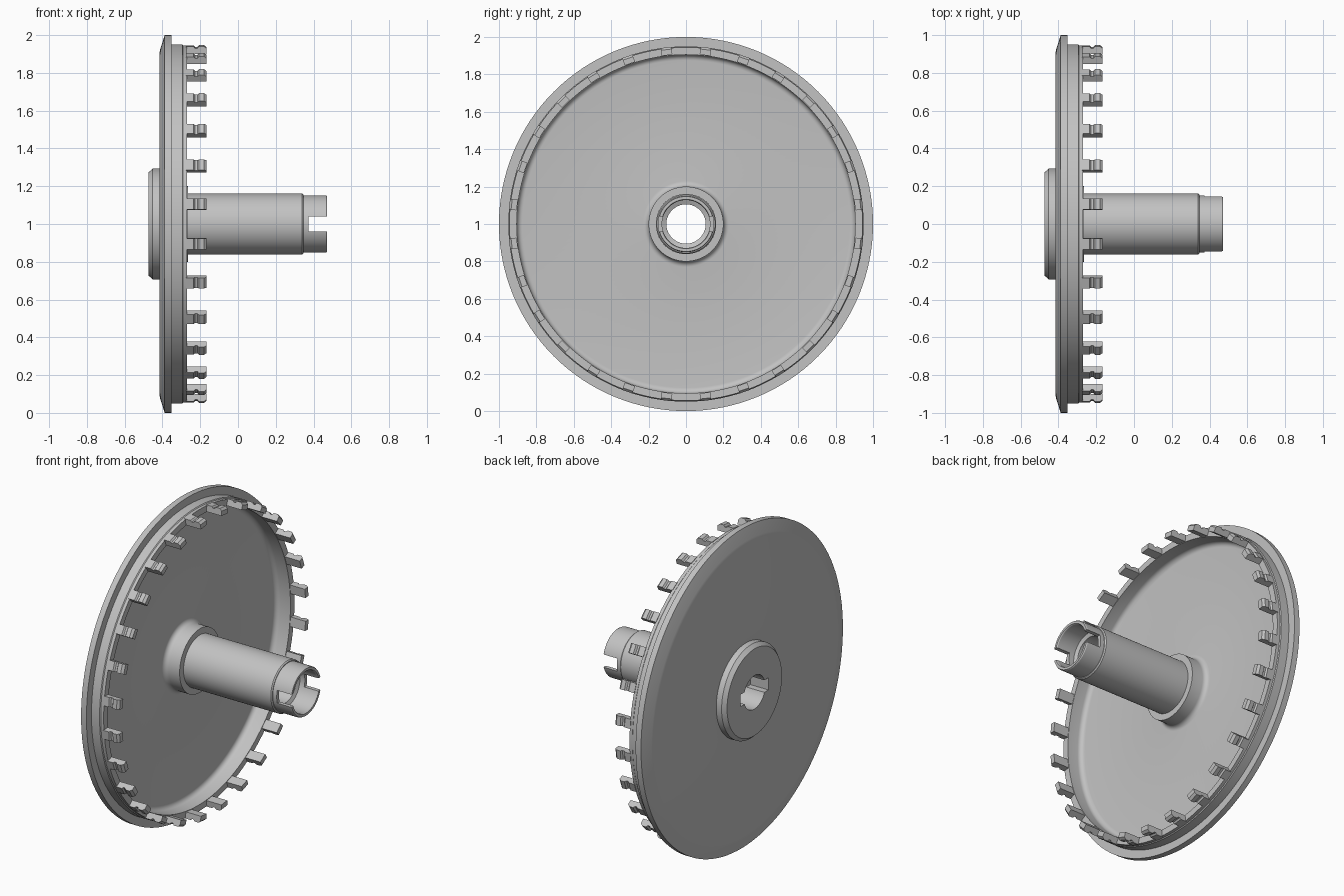
import bpy
import bmesh
from math import radians, pi, sin, cos
from mathutils import Matrix, Vector

cube = bpy.data.objects.get("Cube")
if cube:
    bpy.data.objects.remove(cube)

grey = bpy.data.materials.new("light_grey_plastic")
grey.use_nodes = True
grey.diffuse_color = (0.54, 0.54, 0.54, 1)
grey.node_tree.nodes["Principled BSDF"].inputs["Base Color"].default_value = grey.diffuse_color

AXLE = Vector((0, 0, 1))
TEETH = 28


def make_object(name, bm):
    bmesh.ops.recalc_face_normals(bm, faces=bm.faces)
    mesh = bpy.data.meshes.new(name)
    bm.to_mesh(mesh)
    bm.free()
    mesh.materials.append(grey)
    obj = bpy.data.objects.new(name, mesh)
    bpy.context.collection.objects.link(obj)
    return obj


def lathe(name, profile, steps):
    """Turn a closed (x, radius) outline around the horizontal axle."""
    bm = bmesh.new()
    verts = [bm.verts.new((x, 0, AXLE.z + r)) for x, r in profile]
    edges = [bm.edges.new((a, b)) for a, b in zip(verts, verts[1:] + verts[:1])]
    bmesh.ops.spin(bm, geom=verts + edges, cent=AXLE, axis=(1, 0, 0),
                   angle=2 * pi, steps=steps, use_merge=True)
    bmesh.ops.remove_doubles(bm, verts=bm.verts, dist=1e-5)
    return make_object(name, bm)


def cut_slot(target, x_min, x_max, half_y, half_z):
    """Cut a box through the axle line."""
    bm = bmesh.new()
    bmesh.ops.create_cube(bm, size=2)
    bmesh.ops.scale(bm, verts=bm.verts, vec=((x_max - x_min) / 2, half_y, half_z))
    bmesh.ops.translate(bm, verts=bm.verts, vec=AXLE + Vector(((x_min + x_max) / 2, 0, 0)))
    cutter = make_object("slot_cutter", bm)
    cutter.hide_render = True
    mod = target.modifiers.new("slot", 'BOOLEAN')
    mod.object = cutter
    mod.operation = 'DIFFERENCE'
    mod.solver = 'EXACT'
    bpy.context.view_layer.objects.active = target
    bpy.ops.object.modifier_apply(modifier=mod.name)
    bpy.data.objects.remove(cutter)


def smooth(obj):
    bpy.ops.object.select_all(action='DESELECT')
    obj.select_set(True)
    bpy.context.view_layer.objects.active = obj
    bpy.ops.object.shade_smooth_by_angle(angle=radians(28))


def fillet(x, r, size, start, end, n=6):
    """Arc of (x, radius) points around a centre."""
    angles = [radians(start + (end - start) * i / n) for i in range(n + 1)]
    return [(x + size * cos(a), r + size * sin(a)) for a in angles]


# Wheel: back hub, dished disc, flange, rim and front collar
FLOOR, ROUND = -0.37, 0.03
wheel_profile = [
    (-0.475, 0.105), (-0.475, 0.272), (-0.452, 0.293), (-0.415, 0.293),
    (-0.415, 0.91), (-0.411, 0.928), (-0.388, 1.0), (-0.351, 1.0),
    (-0.351, 0.95), (-0.295, 0.95), (-0.29, 0.945), (-0.27, 0.945), (-0.27, 0.905),
]
wheel_profile += fillet(FLOOR + ROUND, 0.905 - ROUND, ROUND, 90, 180)
wheel_profile += fillet(FLOOR + ROUND, 0.2 + ROUND, ROUND, 180, 270)
wheel_profile += [(-0.265, 0.2), (-0.265, 0.161), (-0.3, 0.161), (-0.3, 0.105)]
wheel = lathe("wheel", wheel_profile, 128)
cut_slot(wheel, -0.6, -0.35, 0.138, 0.038)
smooth(wheel)

# Hollow shaft with a stepped, slotted end
shaft = lathe("shaft", [
    (-0.3, 0.105), (-0.3, 0.161), (0.34, 0.161), (0.347, 0.155), (0.347, 0.151),
    (0.465, 0.151), (0.472, 0.147), (0.472, 0.132), (0.465, 0.128),
    (0.34, 0.128), (0.33, 0.105),
], 64)
cut_slot(shaft, 0.374, 0.6, 0.3, 0.04)
smooth(shaft)

# Ring of grooved teeth along the rim
tooth_side = [
    (-0.275, 0.908), (-0.275, 0.948), (-0.235, 0.948), (-0.227, 0.939),
    (-0.215, 0.939), (-0.207, 0.95), (-0.18, 0.95), (-0.166, 0.938), (-0.166, 0.908),
]
HALF_WIDTH = 0.029
bm = bmesh.new()
for i in range(TEETH):
    turn = Matrix.Rotation(2 * pi * (i + 0.5) / TEETH, 4, 'X')
    place = Matrix.Translation(AXLE) @ turn
    face = bm.faces.new([bm.verts.new(place @ Vector((x, -HALF_WIDTH, r))) for x, r in tooth_side])
    grown = bmesh.ops.extrude_face_region(bm, geom=[face], use_keep_orig=True)["geom"]
    bmesh.ops.translate(bm, verts=[g for g in grown if isinstance(g, bmesh.types.BMVert)],
                        vec=turn @ Vector((0, 2 * HALF_WIDTH, 0)))
make_object("rim_teeth", bm)
